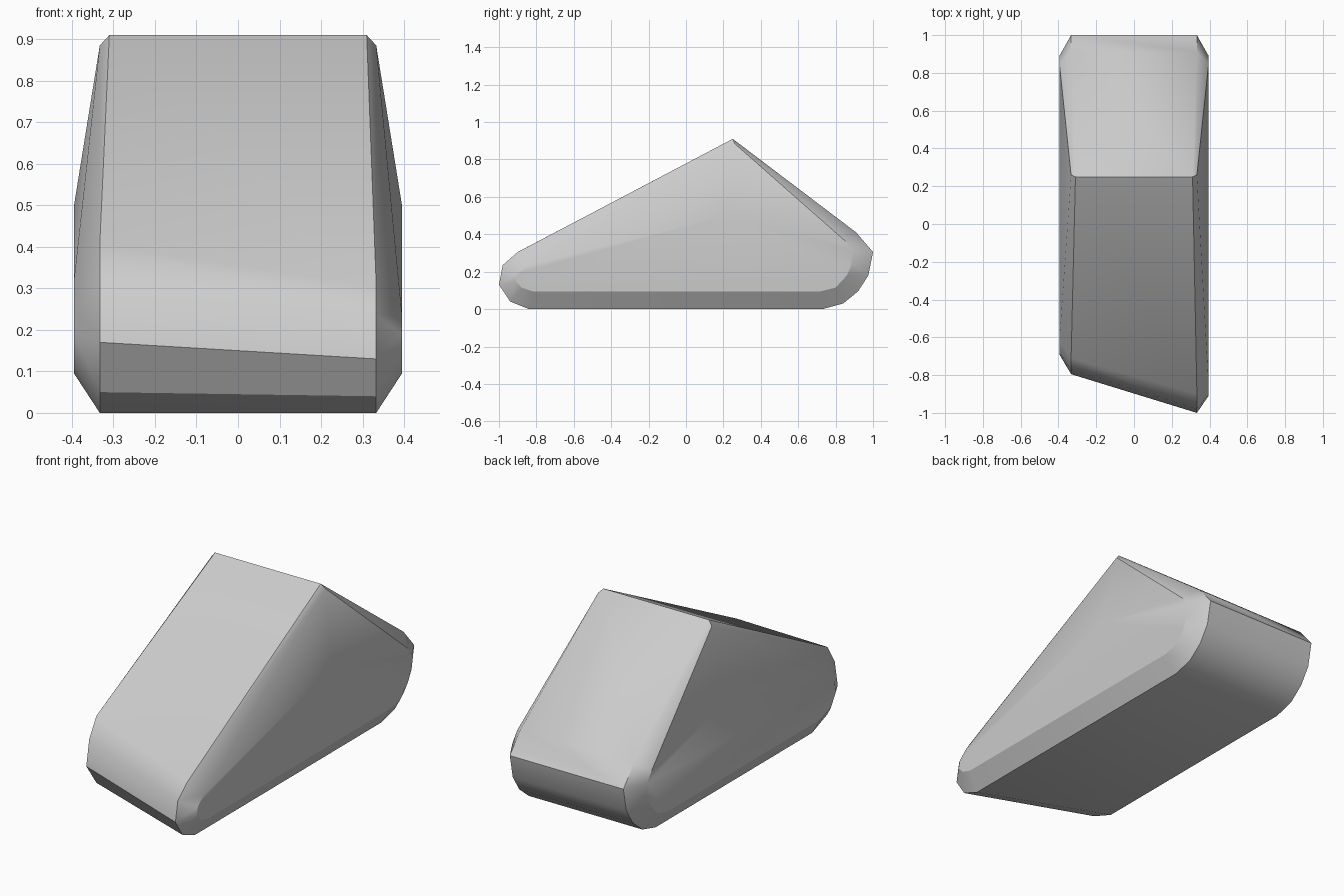
import bpy
import bmesh
import math

if "Cube" in bpy.data.objects:
    bpy.data.objects.remove(bpy.data.objects["Cube"], do_unlink=True)

# Plain grey material
grey = bpy.data.materials.new("plain_grey")
grey.use_nodes = True
colour = (0.6, 0.6, 0.6, 1)
grey.diffuse_color = colour
grey.node_tree.nodes["Principled BSDF"].inputs["Base Color"].default_value = colour

EDGE, SIDE = 0.333, 0.395       # half widths at the rim and at the side panel

# Profiles as (y, z): rounded nose on each side, shared rounded tail
nose = {
    1: [(-.84, 0), (-.94, .04), (-1, .13), (-.98, .235), (-.9, .305)],
    -1: [(-.58, 0), (-.71, .05), (-.795, .17), (-.77, .305), (-.71, .405)],
}
nose_inner = {
    1: [(-.82, .095), (-.88, .115), (-.91, .15), (-.9, .19), (-.85, .235)],
    -1: [(-.57, .095), (-.65, .125), (-.69, .19), (-.68, .25), (-.62, .32)],
}
tail = [(.91, .41), (1, .305), (.975, .18), (.92, .095), (.84, .03), (.73, 0)]
tail_inner = [(.85, .365), (.89, .31), (.89, .24), (.86, .18), (.8, .115), (.72, .095)]

bm = bmesh.new()
rims = {}
for s in (1, -1):
    def ring(x, points):
        return [bm.verts.new((s * x, y, z)) for y, z in points]

    # Rim with a slightly narrower ridge, and the inset side panel
    front, back = ring(EDGE, nose[s]), ring(EDGE, tail)
    peak = bm.verts.new((s * .31, .25, .91))
    shoulder = bm.verts.new((s * EDGE, .26, .885))
    front_in, back_in = ring(SIDE, nose_inner[s]), ring(SIDE, tail_inner)
    crown = bm.verts.new((s * SIDE, .22, .5))
    rims[s] = front + [peak] + back
    bm.faces.new(front_in + [crown] + back_in)

    # Chamfer around the nose, tail and base
    for outer, inner in ((front, front_in), (back, back_in)):
        for i in range(len(outer) - 1):
            bm.faces.new((outer[i], outer[i + 1], inner[i + 1], inner[i]))
    bm.faces.new((back[-1], front[0], front_in[0], back_in[-1]))

    # Tapered flanks rising to the ridge
    for corner, inset in ((front[-1], front_in[-1]), (back[0], back_in[0])):
        bm.faces.new((corner, peak, shoulder))
        bm.faces.new((corner, shoulder, inset))
        bm.faces.new((inset, shoulder, crown))

# Skin across the width
a, b = rims[1], rims[-1]
for i in range(len(a)):
    j = (i + 1) % len(a)
    bm.faces.new((a[i], a[j], b[j], b[i]))

bmesh.ops.recalc_face_normals(bm, faces=bm.faces)
mesh = bpy.data.meshes.new("wedge_body")
bm.to_mesh(mesh)
bm.free()
mesh.materials.append(grey)
body = bpy.data.objects.new("wedge_body", mesh)
bpy.context.collection.objects.link(body)
bpy.context.view_layer.objects.active = body
body.select_set(True)
bpy.ops.object.shade_smooth_by_angle(angle=math.radians(32))
